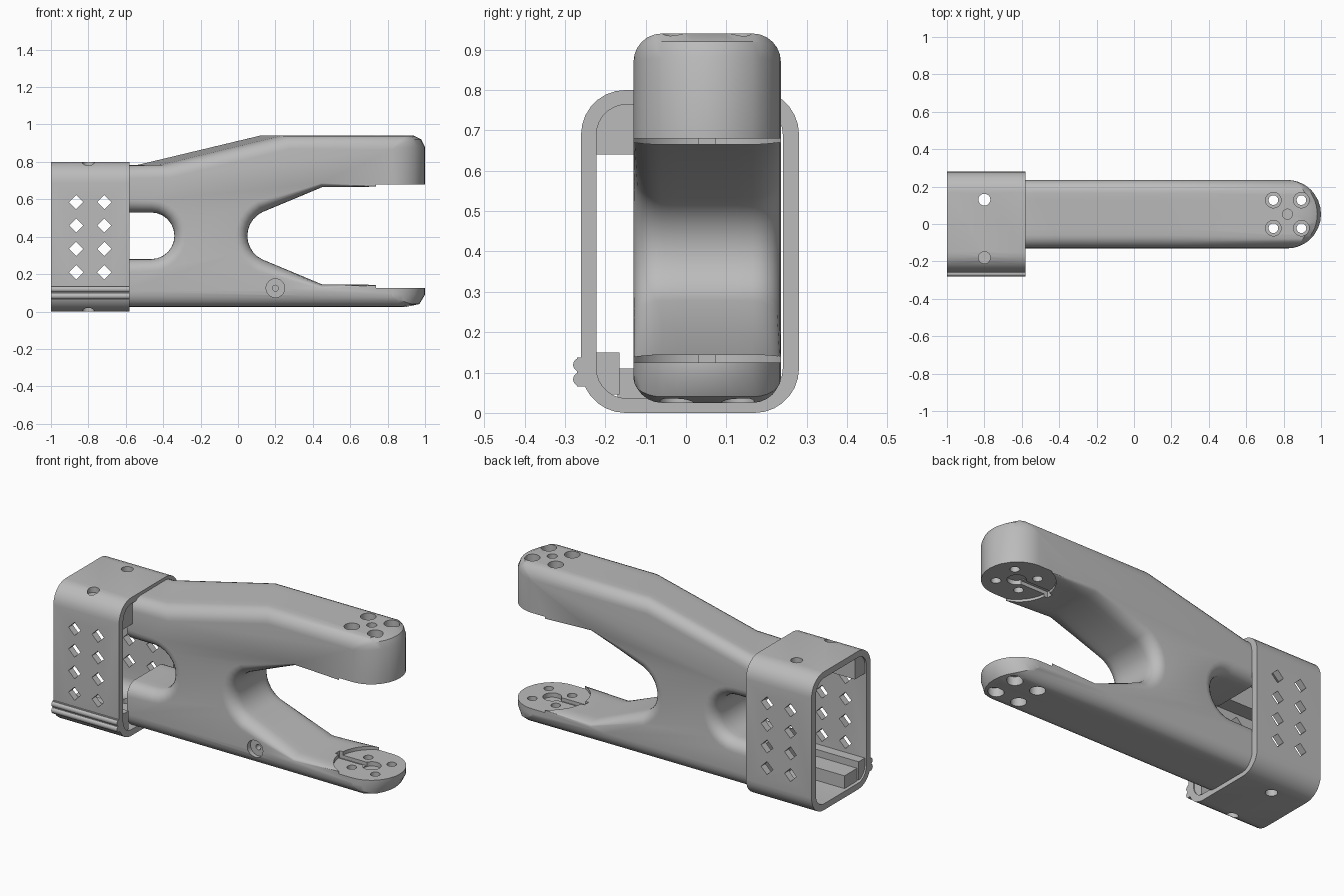
import bpy, bmesh
from math import sin, cos, pi, radians, sqrt
from mathutils import Vector

if "Cube" in bpy.data.objects:
    bpy.data.objects.remove(bpy.data.objects["Cube"])

grey = bpy.data.materials.new("mid_grey")
grey.use_nodes = True
grey.diffuse_color = (0.5, 0.5, 0.5, 1)
grey.node_tree.nodes["Principled BSDF"].inputs["Base Color"].default_value = (0.5, 0.5, 0.5, 1)


def finish(bm, name):
    bmesh.ops.recalc_face_normals(bm, faces=bm.faces)
    mesh = bpy.data.meshes.new(name)
    bm.to_mesh(mesh)
    bm.free()
    mesh.materials.append(grey)
    obj = bpy.data.objects.new(name, mesh)
    bpy.context.collection.objects.link(obj)
    return obj


def select(obj):
    bpy.ops.object.select_all(action='DESELECT')
    obj.select_set(True)
    bpy.context.view_layer.objects.active = obj


def loft(rings, closed):
    """Bridge equal point rings; cap the ends or join last to first."""
    bm = bmesh.new()
    loops = [[bm.verts.new(p) for p in ring] for ring in rings]
    pairs = list(zip(loops, loops[1:]))
    if closed:
        pairs.append((loops[-1], loops[0]))
    else:
        bm.faces.new(loops[0])
        bm.faces.new(loops[-1])
    for a, b in pairs:
        for i in range(len(a)):
            j = (i + 1) % len(a)
            bm.faces.new((a[i], a[j], b[j], b[i]))
    return bm


def box(name, low, high, turn=0):
    bm = bmesh.new()
    bmesh.ops.create_cube(bm, size=1)
    low, high = Vector(low), Vector(high)
    bmesh.ops.scale(bm, vec=high - low, verts=bm.verts)
    obj = finish(bm, name)
    obj.location = (low + high) / 2
    obj.rotation_euler.y = turn
    return obj


def rod(name, start, end, radius, sides=24):
    start, end = Vector(start), Vector(end)
    bm = bmesh.new()
    bmesh.ops.create_cone(bm, cap_ends=True, segments=sides, radius1=radius,
                          radius2=radius, depth=(end - start).length)
    obj = finish(bm, name)
    obj.location = (start + end) / 2
    obj.rotation_euler = (end - start).to_track_quat('Z', 'Y').to_euler()
    return obj


def cut(target, cutter):
    cutter.hide_render = True
    mod = target.modifiers.new("cut", 'BOOLEAN')
    mod.operation = 'DIFFERENCE'
    mod.solver = 'EXACT'
    mod.object = cutter
    select(target)
    bpy.ops.object.modifier_apply(modifier=mod.name)
    bpy.data.objects.remove(cutter)


def smooth(obj):
    select(obj)
    bpy.ops.object.shade_smooth_by_angle(angle=radians(32))


def arc(cx, cz, r, a0, a1, steps):
    angles = [radians(a0 + (a1 - a0) * i / steps) for i in range(steps + 1)]
    return [(cx + r * cos(a), cz + r * sin(a)) for a in angles]


# Forked arm: side profile (x, z, edge rounding weight)
MID_Y, HALF, ROUND, TIP = 0.0525, 0.1825, 0.07, 0.82


def profile(s):
    """s runs from 0 at the front to 1 at the back and skews the top slope."""
    pts = [(-0.62, 0.78, 1), (-0.37 - 0.2 * s, 0.785, 1), (0.27 - 0.19 * s, 0.94, 1),
           (0.94, 0.94, 1), (0.98, 0.92, 1), (1, 0.88, 1), (1, 0.665, 0), (0.45, 0.665, 0.3)]
    pts += [(x, z, 0.9) for x, z in arc(0.19, 0.405, 0.14, 115, 245, 10)]
    pts += [(0.45, 0.145, 0.3), (1, 0.145, 0), (1, 0.09, 0.3), (0.97, 0.04, 0.7),
            (0.9, 0.025, 1), (0.35, 0.025, 1.2), (-0.62, 0.025, 1.2), (-0.62, 0.28, 1)]
    pts += [(x, z, 0.9) for x, z in arc(-0.465, 0.405, 0.125, -90, 90, 12)]
    return pts + [(-0.62, 0.53, 1)]


def layer(v, inset):
    pts = profile((v + HALF) / (2 * HALF))
    squeeze = max(0.03, sqrt(max(0, 1 - (v / HALF) ** 2)))
    ring = []
    for i, (x, z, w) in enumerate(pts):
        p = Vector((x, z))
        a = (p - Vector(pts[i - 1][:2])).normalized()
        b = (Vector(pts[(i + 1) % len(pts)][:2]) - p).normalized()
        n1, n2 = Vector((a.y, -a.x)), Vector((b.y, -b.x))
        move = (n1 + n2) / (1 + n1.dot(n2)) * inset * w
        if x > TIP or x < -0.6:
            move.x = 0
        p += move
        if p.x > TIP:
            p.x = TIP + (p.x - TIP) * squeeze
        ring.append((p.x, MID_Y + v, p.y))
    return ring


quarter = [radians(15 * i) for i in range(7)]
edge = [(HALF - ROUND * (1 - cos(a)), ROUND * (1 - sin(a))) for a in quarter]
inner = [(v, 0) for v in (-0.075, -0.038, 0, 0.038, 0.075)]
steps = [(-v, d) for v, d in edge] + inner + edge[::-1]
arm = finish(loft([layer(v, d) for v, d in steps], False), "forked_arm")

# Facing round pads, grooves and screw holes in the fork tips
cut(arm, rod("pad_cutter", (TIP, MID_Y, 0.125), (TIP, MID_Y, 0.68), 0.2, 48))
cut(arm, rod("hub_cutter", (TIP, MID_Y, 0.1), (TIP, MID_Y, 0.705), 0.05))
cut(arm, box("groove_cutter", (0.6, MID_Y - 0.02, 0.105), (TIP, MID_Y + 0.02, 0.7)))
cut(arm, rod("centre_hole_cutter", (TIP, MID_Y, 0.86), (TIP, MID_Y, 1), 0.027))
for sx in (-1, 1):
    for sy in (-1, 1):
        x, y = TIP + sx * 0.075, MID_Y + sy * 0.075
        cut(arm, rod("hole_cutter", (x, y, -0.1), (x, y, 1.1), 0.026, 16))
        cut(arm, rod("top_bore_cutter", (x, y, 0.78), (x, y, 1.1), 0.042, 16))
        cut(arm, rod("low_bore_cutter", (x, y, -0.1), (x, y, 0.075), 0.042, 16))

# Side screw recess
cut(arm, rod("side_recess_cutter", (0.2, -0.3, 0.125), (0.2, -0.1, 0.125), 0.05))
cut(arm, rod("side_hole_cutter", (0.2, -0.2, 0.125), (0.2, 0, 0.125), 0.016, 12))
smooth(arm)


# Hollow sleeve around the root of the arm
def rounded(x, y0, y1, z0, z1, r):
    corners = [(y1 - r, z1 - r, 0), (y0 + r, z1 - r, 90),
               (y0 + r, z0 + r, 180), (y1 - r, z0 + r, 270)]
    return [(x, y, z) for cy, cz, a in corners for y, z in arc(cy, cz, r, a, a + 90, 7)]


X0, X1 = -1, -0.58
outer = (-0.26, 0.28, 0, 0.8, 0.11)
bore = (-0.222, 0.24, 0.036, 0.764, 0.075)
rings = [rounded(X0, *outer), rounded(X1, *outer), rounded(X1, *bore), rounded(X0, *bore)]
sleeve = finish(loft(rings, True), "sleeve")

# Diamond openings through both side walls
for x in (-0.865, -0.715):
    for z in (0.21, 0.335, 0.46, 0.585):
        cut(sleeve, box("diamond_cutter", (x - 0.027, -0.4, z - 0.027),
                        (x + 0.027, 0.4, z + 0.027), pi / 4))

# Screw holes through the roof and floor
for y in (0.13, -0.18):
    cut(sleeve, rod("screw_cutter", (-0.8, y, -0.1), (-0.8, y, 1), 0.032, 20))
smooth(sleeve)

# Inner blocks and outer grip rail
box("upper_inner_block", (-0.99, -0.225, 0.64), (-0.585, -0.13, 0.768))
box("lower_inner_block", (-0.99, -0.225, 0.045), (-0.585, -0.165, 0.15))
box("floor_plate", (-0.98, -0.17, 0.03), (-0.72, -0.05, 0.11))
box("rail_base", (X0, -0.27, 0.065), (X1, -0.235, 0.137))
for i, z in enumerate((0.083, 0.119)):
    smooth(rod("rail_ridge_%d" % (i + 1), (X0, -0.263, z), (X1, -0.263, z), 0.017, 12))
